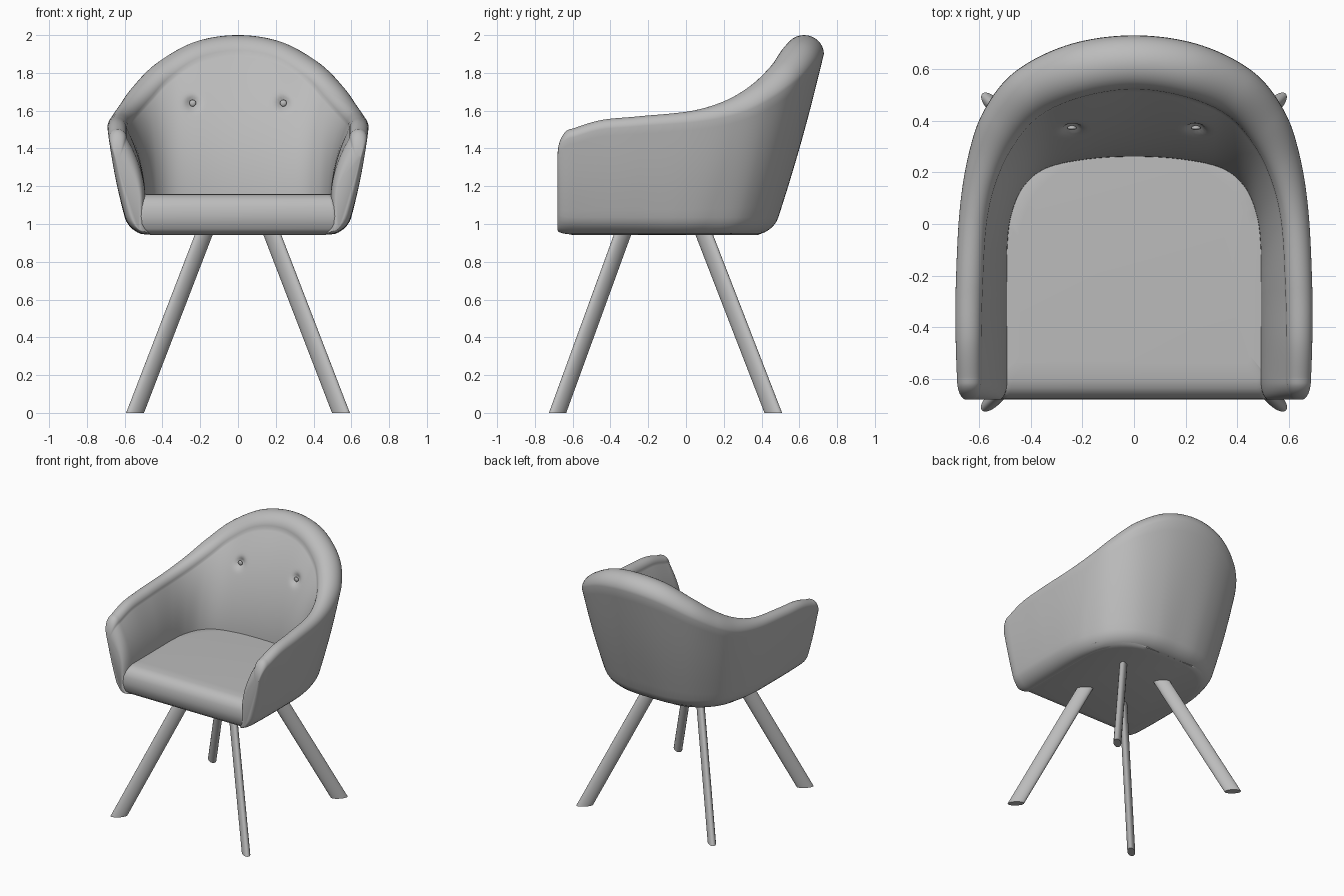
import bpy, bmesh, math
from mathutils import Vector

if "Cube" in bpy.data.objects:
    bpy.data.objects.remove(bpy.data.objects["Cube"])

grey = bpy.data.materials.new("soft_grey")
grey.diffuse_color = (0.5, 0.5, 0.5, 1)
grey.use_nodes = True
grey.node_tree.nodes["Principled BSDF"].inputs["Base Color"].default_value = grey.diffuse_color


def make_object(name, bm, angle=40):
    bmesh.ops.recalc_face_normals(bm, faces=bm.faces[:])
    me = bpy.data.meshes.new(name)
    bm.to_mesh(me)
    bm.free()
    ob = bpy.data.objects.new(name, me)
    bpy.context.collection.objects.link(ob)
    me.materials.append(grey)
    bpy.ops.object.select_all(action='DESELECT')
    ob.select_set(True)
    bpy.context.view_layer.objects.active = ob
    bpy.ops.object.shade_smooth_by_angle(angle=math.radians(angle))
    return ob


def loft(name, loops, angle=40):
    """Skin closed loops of equal length and cap both ends."""
    bm = bmesh.new()
    rings = [[bm.verts.new(p) for p in lp] for lp in loops]
    n = len(rings[0])
    for a, b in zip(rings, rings[1:]):
        for i in range(n):
            j = (i + 1) % n
            bm.faces.new((a[i], a[j], b[j], b[i]))
    bm.faces.new(rings[0])
    bm.faces.new(rings[-1])
    return make_object(name, bm, angle)


# ---- shell: stations from back centre to right arm front
# outer top xy, inner top xy, inner bottom xy, outer bottom xy, rim height
half = [
    (0, .73, 0, .52, 0, .26, 0, .46, 2.0),
    (.25, .695, .20, .49, .18, .25, .18, .45, 1.965),
    (.46, .59, .36, .42, .34, .215, .35, .39, 1.86),
    (.58, .44, .46, .31, .43, .14, .48, .27, 1.745),
    (.64, .27, .53, .17, .475, .03, .545, .10, 1.655),
    (.675, .05, .57, .0, .49, -.10, .57, -.05, 1.598),
    (.69, -.25, .585, -.25, .49, -.27, .575, -.25, 1.57),
    (.69, -.45, .59, -.45, .49, -.45, .575, -.45, 1.55),
    (.685, -.60, .59, -.60, .49, -.60, .57, -.60, 1.505),
]


def flip(r):
    return tuple(-v if i in (0, 2, 4, 6) else v for i, v in enumerate(r))


def spline(rows, steps):
    out = []
    for s in range(len(rows) - 1):
        p0, p1, p2 = rows[max(s - 1, 0)], rows[s], rows[s + 1]
        p3 = rows[min(s + 2, len(rows) - 1)]
        for k in range(steps):
            t = k / steps
            out.append(tuple(
                .5 * (2 * b + (c - a) * t + (2 * a - 5 * b + 4 * c - d) * t * t
                      + (3 * b - a - 3 * c + d) * t ** 3)
                for a, b, c, d in zip(p0, p1, p2, p3)))
    out.append(rows[-1])
    return out


def arm_end(r, a):
    """Station on the rounded arm front: thinner, lower, further forward."""
    k = .25 + .75 * math.cos(a)
    r = list(r)
    for o, i in ((0, 2), (6, 4)):
        m = (r[o] + r[i]) / 2
        r[o], r[i] = m + (r[o] - m) * k, m + (r[i] - m) * k
    for i in (1, 3, 5, 7):
        r[i] -= .08 * math.sin(a)
    r[8] -= .14 * (1 - math.cos(a))
    return tuple(r), k


def section(r, k=1):
    ot, it, ib, ob = (Vector(r[i:i + 2]) for i in (0, 2, 4, 6))
    zt, z0 = r[8], .945 + .03 * (1 - k)
    inward = (ib - ob).normalized() * k
    h = min(.1, (ot - it).length * .5)
    zs = zt - h
    pts = []

    def outer(z):
        t = (z - z0) / (zs - z0)
        return ob.lerp(ot, t) - inward * .012 * math.sin(math.pi * t)

    def add(p, z):
        q = Vector((p.x, p.y, z))
        # button dimples pressed into the inner back
        d = math.hypot(abs(p.x) - .24, z - 1.64)
        if p.y > .2 and d < .12 and len(pts) > 30:
            q.y += .035 * math.exp(-(d / .03) ** 2)
        pts.append(q)

    add(outer(z0) + inward * .11, z0)
    for i in range(7):                       # rounded lower edge
        b = i / 6 * math.pi / 2
        z = z0 + .09 * (1 - math.cos(b))
        add(outer(z) + inward * .09 * (1 - math.sin(b)), z)
    for i in range(1, 12):                   # outer wall
        z = z0 + .09 + (zs - z0 - .09) * i / 12
        add(outer(z), z)
    for i in range(17):                      # rounded rim
        b = math.pi * i / 16
        add(ot.lerp(it, (1 - math.cos(b)) / 2), zs + h * math.sin(b))
    for i in range(1, 49):                   # padded inner wall
        t = 1 - i / 48
        add(ib.lerp(it, t ** 2), 1.12 + (zs - 1.12) * t)
    add(ib, 1.0)
    return pts


rows = spline([flip(r) for r in half[:0:-1]] + half, 14)
ends = [arm_end(half[-1], i / 8 * math.pi / 2) for i in range(1, 9)]
loops = [section(flip(r), k) for r, k in reversed(ends)]
loops += [section(r) for r in rows]
loops += [section(r, k) for r, k in ends]
loft("shell", loops, 50)


# ---- seat cushion: stacked U-shaped outlines
def seat_outline(z, w, yb, yf):
    pts = []
    for cx, cy, r, start in ((w, yb, .34, 0), (-w, yb, .34, 90),
                             (-w, yf, .03, 180), (w, yf, .03, 270)):
        ox = cx - math.copysign(r, cx)
        oy = cy - r if cy == yb else cy + r
        for i in range(13):
            a = math.radians(start + 90 * i / 12)
            pts.append((ox + r * math.cos(a), oy + r * math.sin(a), z))
    return pts


loft("seat", [seat_outline(*p) for p in (
    (.942, .46, .38, -.60), (.950, .50, .40, -.64), (.975, .53, .41, -.668),
    (1.04, .53, .40, -.68), (1.09, .525, .37, -.677), (1.125, .515, .34, -.662),
    (1.148, .505, .32, -.635), (1.157, .50, .30, -.60), (1.16, .45, .25, -.54))])


# ---- buttons in the dimples
for side, sx in (("left", -1), ("right", 1)):
    bm = bmesh.new()
    bmesh.ops.create_uvsphere(bm, u_segments=16, v_segments=8, radius=.018)
    for v in bm.verts:
        v.co.y *= .5
        v.co += Vector((sx * .24, .372, 1.64))
    make_object(side + "_button", bm)


# ---- splayed legs with an oval section, cut level with the floor
def leg(name, foot, top):
    d = Vector((foot[0] - top[0], foot[1] - top[1])).normalized()
    n = Vector((-d.y, d.x))
    rings = []
    for (x, y), z in ((foot, 0), (top, .96)):
        ring = []
        for i in range(24):
            a = math.tau * i / 24
            p = Vector((x, y)) + d * .06 * math.cos(a) + n * .028 * math.sin(a)
            ring.append((p.x, p.y, z))
        rings.append(ring)
    loft(name, rings)


for side, sx in (("left", -1), ("right", 1)):
    leg("front_leg_" + side, (sx * .545, -.68), (sx * .175, -.33))
    leg("back_leg_" + side, (sx * .545, .462), (sx * .175, .09))
